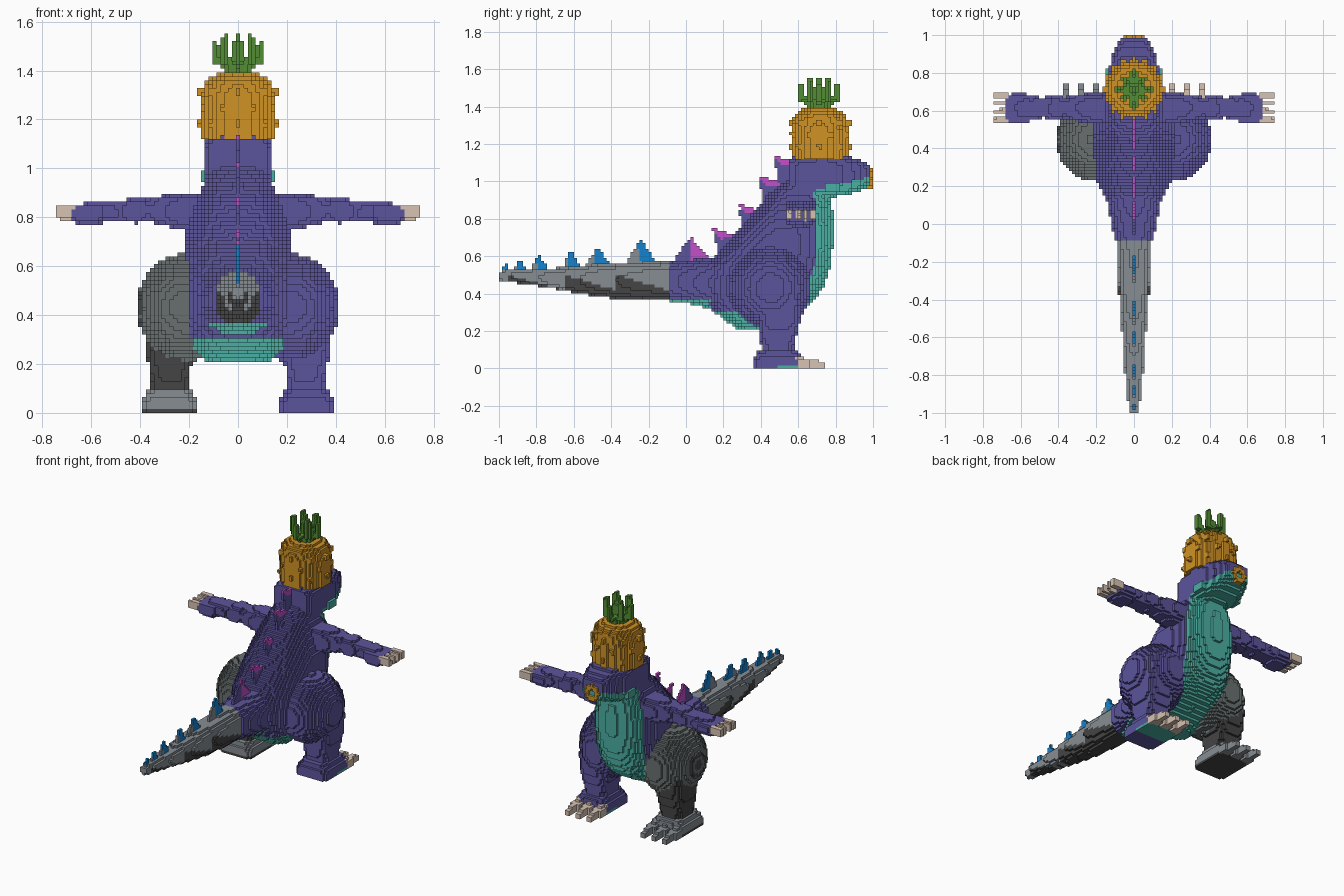
import bpy, math

if "Cube" in bpy.data.objects:
    bpy.data.objects.remove(bpy.data.objects["Cube"])

V = 0.016                      # size of one cube
PALETTE = {
    "purple": (0.107, 0.089, 0.333), "teal": (0.070, 0.430, 0.360),
    "orange": (0.630, 0.288, 0.018), "green": (0.084, 0.262, 0.034),
    "pink": (0.546, 0.080, 0.578), "blue": (0.007, 0.223, 0.610),
    "light_grey": (0.242, 0.270, 0.296), "mid_grey": (0.141, 0.162, 0.162),
    "dark_grey": (0.058, 0.058, 0.058), "bone": (0.680, 0.546, 0.456)}
MATS = {}
for n, c in PALETTE.items():
    MATS[n] = bpy.data.materials.new(n)
    MATS[n].diffuse_color = (*c, 1)

cells = {}                     # (i, j, k) -> (part, colour)


def add(name, shape, colour, side=1):
    """Fill a shape with cubes; side=-1 mirrors it in x."""
    (lo, hi), inside = shape
    i0, j0, k0 = (math.floor(a / V) - 1 for a in lo)
    i1, j1, k1 = (math.ceil(a / V) + 1 for a in hi)
    for i in range(i0, i1 + 1):
        for j in range(max(j0, -62), min(j1, 62) + 1):
            for k in range(max(k0, 0), k1 + 1):
                p = (i * V, j * V, (k + 0.5) * V)
                key = (side * i, j, k)
                if key not in cells and inside(*p):
                    cells[key] = (name, colour if isinstance(colour, str) else colour(*p))


def interp(rows, t):
    for a, b in zip(rows, rows[1:]):
        if a[0] <= t <= b[0]:
            f = (t - a[0]) / (b[0] - a[0])
            return [m + (n - m) * f for m, n in zip(a[1:], b[1:])]


def loft(axis, rows, e=2.5):
    """Rows (t, u0, u1, v0, v1) along an axis, with superellipse sections."""
    others = [a for a in range(3) if a != axis]
    lo, hi = [0] * 3, [0] * 3
    lo[axis], hi[axis] = rows[0][0], rows[-1][0]
    for n, a in enumerate(others):
        lo[a] = min(r[1 + 2 * n] for r in rows)
        hi[a] = max(r[2 + 2 * n] for r in rows)

    def inside(*p):
        r = interp(rows, p[axis])
        if not r:
            return False
        u0, u1, v0, v1 = r
        du = abs(p[others[0]] - (u0 + u1) / 2) / ((u1 - u0) / 2)
        dv = abs(p[others[1]] - (v0 + v1) / 2) / ((v1 - v0) / 2)
        return du ** e + dv ** e <= 1
    return (lo, hi), inside


def tube(a, b, r):
    lo = [min(m, n) - r for m, n in zip(a, b)]
    hi = [max(m, n) + r for m, n in zip(a, b)]
    d = [n - m for m, n in zip(a, b)]
    dd = sum(x * x for x in d)

    def inside(*p):
        t = sum((x - m) * s for x, m, s in zip(p, a, d)) / dd
        t = max(0, min(1, t))
        return sum((x - m - s * t) ** 2 for x, m, s in zip(p, a, d)) <= r * r
    return (lo, hi), inside


def plate(a, b, c):
    """One cube thick triangle in the middle plane, points are (y, z)."""
    pts = (a, b, c)
    lo = (0, min(p[0] for p in pts), min(p[1] for p in pts))
    hi = (0, max(p[0] for p in pts), max(p[1] for p in pts))

    def inside(x, y, z):
        s = [(q[0] - p[0]) * (z - p[1]) - (q[1] - p[1]) * (y - p[0])
             for p, q in ((a, b), (b, c), (c, a))]
        return abs(x) < V / 2 and (min(s) >= 0 or max(s) <= 0)
    return (lo, hi), inside


# Pineapple hat with nubs
CY = 0.715
hat = [(z, -r, r, CY - r, CY + r) for z, r in
       ((1.12, .152), (1.28, .152), (1.345, .14), (1.375, .115), (1.395, .07))]
add("pineapple_hat", loft(2, hat, 2), "orange")
for row, z in enumerate((1.185, 1.25, 1.31)):
    for n in range(8):
        a = math.pi / 4 * (n + 0.5 * (row % 2))
        r = 0.155
        p = (r * math.cos(a), CY + r * math.sin(a), z)
        add("pineapple_nubs", tube(p, (p[0], p[1], z + .005), .014), "orange")

# Pineapple leaves
add("leaf_base", loft(2, [(1.38, -.065, .065, CY - .065, CY + .065),
                          (1.44, -.05, .05, CY - .05, CY + .05)], 2), "green")
add("leaf_core", tube((0, CY, 1.42), (0, CY, 1.49), .03), "green")
for n in range(8):
    a = n * math.pi / 4
    r, top = ((.095, 1.505), (.07, 1.535))[n % 2]
    c, s = math.cos(a), math.sin(a)
    elbow = (r * c, CY + r * s, 1.44)
    add("hat_leaves", tube((.03 * c, CY + .03 * s, 1.42), elbow, .018), "green")
    add("hat_leaves", tube(elbow, (r * c, CY + r * s, top), .016), "green")
add("hat_leaves", tube((0, CY, 1.45), (0, CY, 1.535), .015), "green")

# Head with a pale jaw
add("head", loft(1, [(.55, -.12, .12, .95, 1.125), (.62, -.138, .138, .93, 1.14),
                     (.76, -.142, .142, .915, 1.14), (.86, -.125, .125, .925, 1.135),
                     (.93, -.10, .10, .95, 1.12), (.985, -.07, .07, .98, 1.085)], 4),
    lambda x, y, z: "teal" if y > .64 and z < .94 + .24 * (y - .64) else "purple")
for s in (1, -1):
    add("cheek", loft(1, [(.75, .12, .155, .95, .99), (.82, .12, .155, .95, .99)], 8), "teal", s)

# Nose ring
ring = ((-.06, .97, .95), (.06, 1, 1.08)), lambda x, y, z: y > .975 and .022 < math.hypot(x, z - 1.015) < .05
add("nose_ring", ring, "orange")

# Torso: rows are height, half width, back, front
torso = [(.205, .12, .28, .40), (.25, .175, .22, .50), (.31, .205, .14, .62),
         (.37, .215, .10, .69), (.45, .22, .08, .745), (.55, .22, .11, .775),
         (.65, .22, .20, .785), (.75, .21, .29, .785), (.85, .18, .37, .785),
         (.93, .145, .44, .77), (1.0, .13, .53, .76)]
torso = [(z, -w, w, b, f) for z, w, b, f in torso]


def torso_colour(x, y, z):
    front = interp(torso, z)[3]
    return "teal" if y > front - .085 or z < .31 else "purple"


add("torso", loft(2, torso), torso_colour)

# Tail: soft base, then jointed metal with dark undersides
add("tail_base", loft(1, [(-.09, -.105, .105, .36, .575), (0, -.12, .12, .35, .58),
                          (.2, -.16, .16, .30, .60)], 2.3),
    lambda x, y, z: "teal" if z < .365 else "purple")


def tail_colour(x, y, z):
    for a, b in ((-.96, -.65), (-.65, -.37), (-.37, -.09)):
        if a < y < b and z < .50 - .085 * (y - a) / (b - a):
            return "dark_grey"
    return "light_grey"


add("metal_tail", loft(1, [(-1.0, -.02, .02, .47, .515), (-.96, -.03, .03, .465, .525),
                           (-.75, -.052, .052, .435, .53), (-.6, -.062, .062, .405, .545),
                           (-.37, -.08, .08, .37, .565), (-.09, -.095, .095, .362, .572)], 2.5),
    tail_colour)

# Back spines: pink hook over a purple root
for y, z in ((.13, .755), (.26, .885), (.37, 1.035), (.45, 1.145)):
    add("back_spines", plate((y, z), (y + .17, z - .05), (y + .06, z - .06)), "pink")
    add("spine_roots", plate((y + .02, z - .03), (y + .17, z - .05), (y + .05, z - .18)), "purple")
add("back_spines", plate((.02, .71), (.14, .58), (.02, .56)), "pink")
add("spine_roots", plate((.02, .70), (-.08, .56), (.04, .56)), "purple")

# Tail spines: blue over grey roots
for y, top, w in ((-.24, .69, .085), (-.47, .655, .075), (-.615, .64, .05),
                  (-.785, .61, .055), (-.89, .59, .04), (-.965, .57, .03)):
    base = .56 + .08 * (y + .24)
    add("tail_spines", plate((y - w, base), (y, top), (y + w, base)),
        lambda x, py, z, y=y, top=top: "blue" if py > y - .015 or z > top - .05 else "light_grey")

# Arms, legs, feet and claws; the -x leg is metal
for s, label in ((1, "right"), (-1, "left")):
    metal = s < 0
    add(label + "_arm", loft(0, [(.12, .76, .89)[:1] + (.52, .70, .75, .90),
                                 (.25, .535, .69, .755, .895), (.33, .55, .68, .77, .885),
                                 (.36, .56, .67, .785, .875), (.42, .545, .685, .775, .88),
                                 (.48, .56, .67, .78, .865), (.54, .555, .675, .785, .86),
                                 (.57, .53, .69, .77, .86), (.64, .53, .69, .77, .855),
                                 (.685, .54, .68, .785, .845)], 3), "purple", s)
    for y in (.55, .595, .64, .68):
        add(label + "_hand_claws", loft(0, [(.66, y - .015, y + .015, .805, .845),
                                            (.745, y - .012, y + .012, .805, .84)], 6), "bone", s)
    add(label + "_hand_claws", tube((.66, .64, .79), (.71, .64, .79), .014), "bone", s)

    def thigh_colour(x, y, z, metal=metal):
        if not metal:
            return "purple"
        d = math.hypot(y - .45, z - .43)
        return "dark_grey" if x > .34 and (d < .035 or .055 < d < .075) else "mid_grey"

    thigh = ((.02, .22, .2), (.42, .68, .66)), lambda x, y, z: (
        ((x - .22) / .192) ** 2 + ((y - .45) / .22) ** 2 + ((z - .43) / .22) ** 2 <= 1)
    add(label + "_thigh", thigh, thigh_colour, s)
    add(label + "_shin", loft(2, [(.05, .20, .355, .40, .58), (.12, .20, .355, .40, .58),
                                  (.25, .185, .375, .39, .61), (.36, .18, .38, .38, .62)], 4),
        "dark_grey" if metal else "purple", s)
    low, high = ("dark_grey", "light_grey") if metal else ("teal", "purple")
    add(label + "_foot", loft(2, [(0, .165, .40, .355, .62), (.045, .165, .40, .355, .62),
                                  (.095, .195, .365, .38, .60)], 5),
        lambda x, y, z: low if z < V and (metal or y > .48) else high, s)
    for x in (.20, .28, .36):
        add(label + "_toe_claws", loft(1, [(.58, x - .027, x + .027, 0, .065),
                                           (.66, x - .025, x + .025, 0, .05),
                                           (.74, x - .012, x + .012, 0, .035)], 6),
            high if metal else "bone", s)

# Turn the cubes into one mesh per part, keeping only outer faces
SIDES = []
for ax in range(3):
    for d in (0, 1):
        quad = []
        for u, v in ((0, 0), (1, 0), (1, 1), (0, 1)):
            c = [0, 0, 0]
            c[ax], c[(ax + 1) % 3], c[(ax + 2) % 3] = d, u, v
            quad.append(tuple(c))
        step = [0, 0, 0]
        step[ax] = 2 * d - 1
        SIDES.append((step, quad if d else quad[::-1]))

parts = {}
for (i, j, k), (name, colour) in cells.items():
    verts, faces, cols = parts.setdefault(name, ({}, [], []))
    for (a, b, c), quad in SIDES:
        if (i + a, j + b, k + c) not in cells:
            faces.append([verts.setdefault((i + q[0], j + q[1], k + q[2]), len(verts)) for q in quad])
            cols.append(colour)

for name, (verts, faces, cols) in parts.items():
    if not faces:
        continue
    mesh = bpy.data.meshes.new(name)
    mesh.from_pydata([((i - .5) * V, (j - .5) * V, k * V) for i, j, k in verts], [], faces)
    used = sorted(set(cols))
    for c in used:
        mesh.materials.append(MATS[c])
    mesh.polygons.foreach_set("material_index", [used.index(c) for c in cols])
    mesh.update()
    bpy.context.collection.objects.link(bpy.data.objects.new(name, mesh))

for m in bpy.data.materials:
    if m.users and not m.is_grease_pencil:
        m.use_nodes = True
        m.node_tree.nodes["Principled BSDF"].inputs["Base Color"].default_value = m.diffuse_color
